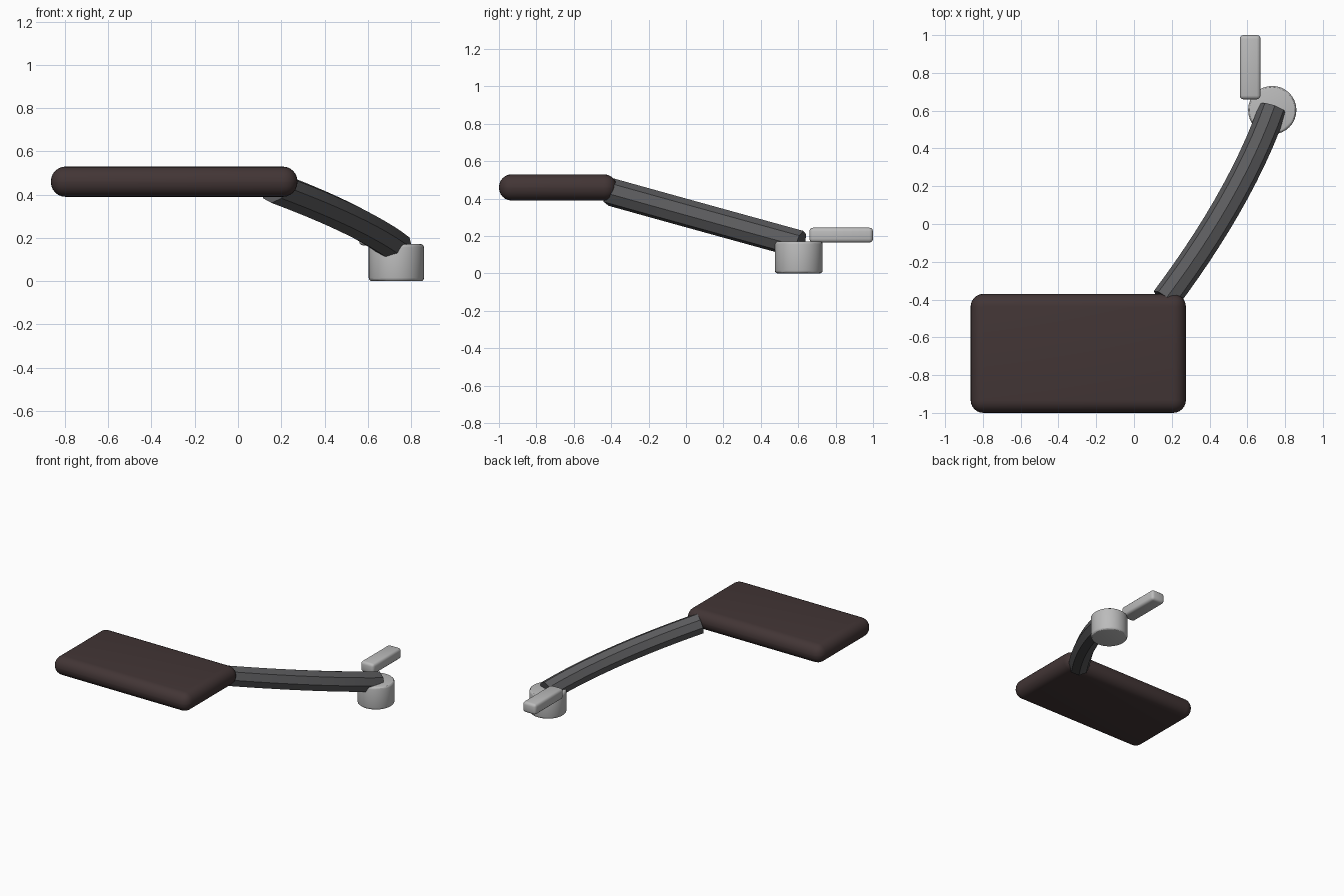
import bpy
from mathutils import Vector

cube = bpy.data.objects.get("Cube")
if cube:
    bpy.data.objects.remove(cube, do_unlink=True)


def material(name, rgb):
    m = bpy.data.materials.new(name)
    m.use_nodes = True
    m.diffuse_color = (*rgb, 1)
    m.node_tree.nodes["Principled BSDF"].inputs["Base Color"].default_value = (*rgb, 1)
    return m


BROWN = material("dark brown leather", (0.055, 0.036, 0.036))
DARK = material("dark grey metal", (0.105, 0.105, 0.11))
LIGHT = material("light grey metal", (0.5, 0.5, 0.5))


def finish(name, mat, bevel=0, segments=4):
    ob = bpy.context.object
    ob.name = name
    ob.data.materials.append(mat)
    if bevel:
        b = ob.modifiers.new("rounded edges", "BEVEL")
        b.width, b.segments, b.limit_method = bevel, segments, "ANGLE"
        bpy.ops.object.modifier_apply(modifier=b.name)
    bpy.ops.object.shade_smooth_by_angle()
    return ob


def rounded_box(name, low, high, mat, bevel, segments):
    low, high = Vector(low), Vector(high)
    bpy.ops.mesh.primitive_cube_add(size=1, location=(low + high) / 2)
    bpy.context.object.scale = high - low
    bpy.ops.object.transform_apply(location=False, rotation=False, scale=True)
    return finish(name, mat, bevel, segments)


# Padded board and side lever
rounded_box("padded_board", (-0.865, -1, 0.39), (0.275, -0.37, 0.53), BROWN, 0.068, 6)
rounded_box("lever", (0.56, 0.66, 0.165), (0.67, 1, 0.245), LIGHT, 0.02, 3)

# Round pivot hub
bpy.ops.mesh.primitive_cylinder_add(vertices=32, radius=0.128, depth=0.172,
                                    location=(0.732, 0.603, 0.086))
finish("pivot_hub", LIGHT, 0.016, 3)

# Curved eight-sided arm between board and hub
curve = bpy.data.curves.new("arm", "CURVE")
curve.dimensions = "3D"
curve.bevel_depth, curve.bevel_resolution = 0.075, 2
curve.use_fill_caps = True
curve.resolution_u = 12
spline = curve.splines.new("BEZIER")
spline.bezier_points.add(1)
start, start_handle = Vector((0.165, -0.4, 0.435)), Vector((0.393, -0.096, 0.35))
end_handle, end = Vector((0.61, 0.255, 0.253)), Vector((0.735, 0.612, 0.155))
ends = ((start, start * 2 - start_handle, start_handle),
        (end, end_handle, end * 2 - end_handle))
for point, (co, left, right) in zip(spline.bezier_points, ends):
    point.handle_left_type = point.handle_right_type = "FREE"
    point.co, point.handle_left, point.handle_right = co, left, right
arm = bpy.data.objects.new("curved_arm", curve)
bpy.context.collection.objects.link(arm)
bpy.ops.object.select_all(action="DESELECT")
arm.select_set(True)
bpy.context.view_layer.objects.active = arm
bpy.ops.object.convert(target="MESH")
finish("curved_arm", DARK)
